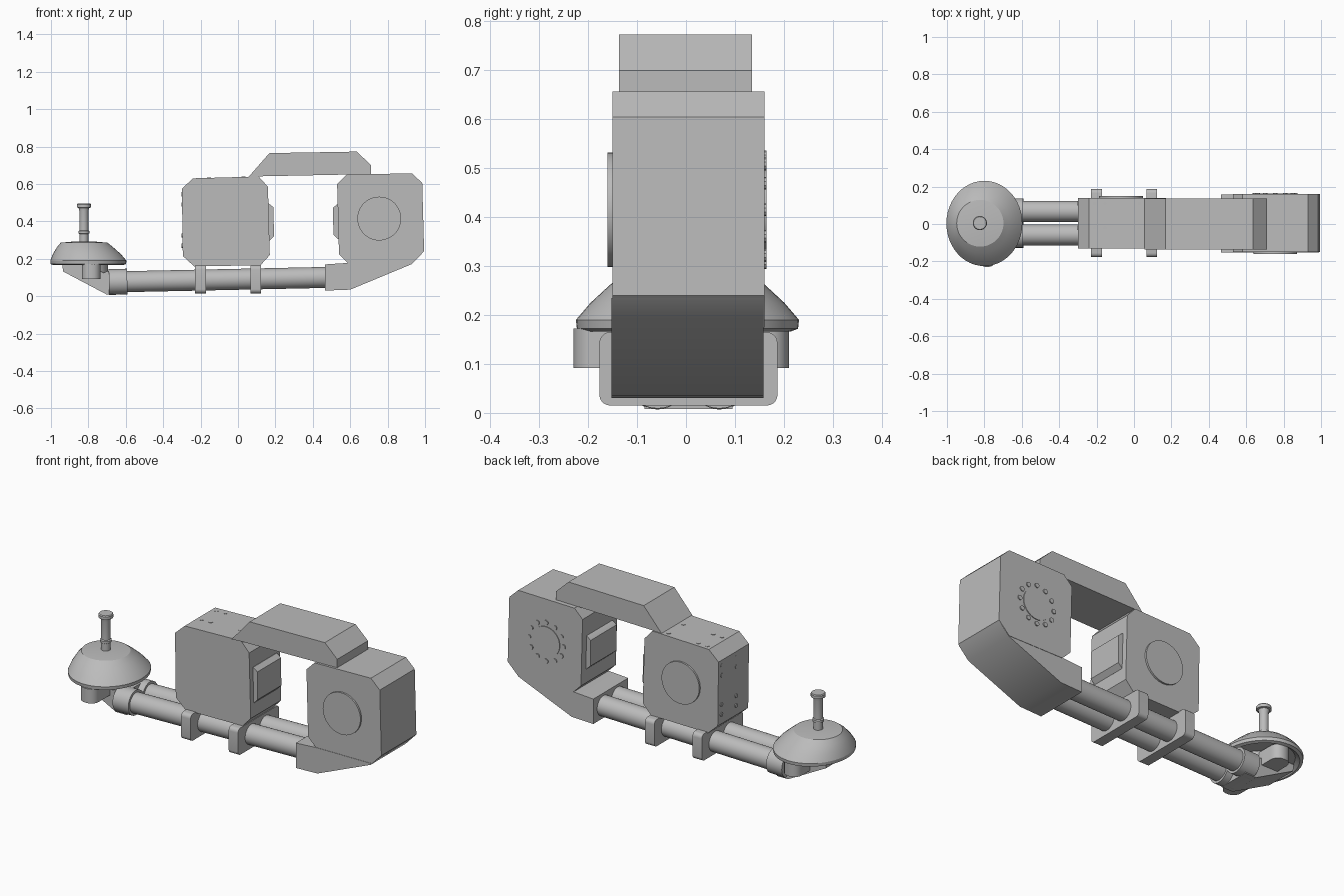
import bpy, bmesh, math
from mathutils import Vector, Matrix

grey = bpy.data.materials.new("plain grey")
grey.diffuse_color = (0.5, 0.5, 0.5, 1)


def finish(bm, name, angle=32):
    bmesh.ops.recalc_face_normals(bm, faces=bm.faces)
    me = bpy.data.meshes.new(name)
    bm.to_mesh(me)
    bm.free()
    for p in me.polygons:
        p.use_smooth = True
    me.set_sharp_from_angle(angle=math.radians(angle))
    me.materials.append(grey)
    ob = bpy.data.objects.new(name, me)
    bpy.context.collection.objects.link(ob)
    return ob


def extrude(name, pts, offset):
    """Solid made by pushing a closed 3D outline along an offset."""
    bm = bmesh.new()
    f = bm.faces.new([bm.verts.new(p) for p in pts])
    r = bmesh.ops.extrude_face_region(bm, geom=[f])
    moved = [v for v in r["geom"] if isinstance(v, bmesh.types.BMVert)]
    bmesh.ops.translate(bm, verts=moved, vec=offset)
    return finish(bm, name)


def side_prism(name, profile, y0, y1):
    return extrude(name, [(x, y0, z) for x, z in profile], (0, y1 - y0, 0))


def rod(name, a, b, r, seg=32):
    a, b = Vector(a), Vector(b)
    d = b - a
    bm = bmesh.new()
    m = Matrix.Translation((a + b) / 2) @ d.to_track_quat('Z', 'Y').to_matrix().to_4x4()
    bmesh.ops.create_cone(bm, cap_ends=True, segments=seg, radius1=r, radius2=r,
                          depth=d.length, matrix=m)
    return finish(bm, name)


def rounded(cx, cy, w, h, r, n=5):
    """Outline of a rounded rectangle."""
    out = []
    for k, (sx, sy) in enumerate([(1, 1), (-1, 1), (-1, -1), (1, -1)]):
        for i in range(n + 1):
            a = math.pi / 2 * (k + i / n)
            out.append((cx + sx * (w / 2 - r) + r * math.cos(a),
                        cy + sy * (h / 2 - r) + r * math.sin(a)))
    return out


def loft(name, rings, seg=48):
    """Stack of ellipses: (centre x, centre y, radius x, radius y, z)."""
    bm = bmesh.new()
    loops = []
    for cx, cy, rx, ry, z in rings:
        loops.append([bm.verts.new((cx + rx * math.cos(2 * math.pi * i / seg),
                                    cy + ry * math.sin(2 * math.pi * i / seg), z))
                      for i in range(seg)])
    for lo, hi in zip(loops, loops[1:]):
        for i in range(seg):
            j = (i + 1) % seg
            bm.faces.new((lo[i], lo[j], hi[j], hi[i]))
    bm.faces.new(loops[0])
    bm.faces.new(loops[-1])
    return finish(bm, name, 20)


# left housing with its inner bulge
side_prism("left_housing", [(-0.30, 0.575), (-0.24, 0.63), (0.11, 0.64), (0.16, 0.585),
                            (0.17, 0.22), (0.12, 0.165), (-0.235, 0.16), (-0.295, 0.215)],
           -0.13, 0.14)
side_prism("left_bulge", [(0.15, 0.495), (0.165, 0.495), (0.19, 0.475), (0.192, 0.32),
                          (0.168, 0.295), (0.15, 0.295)], -0.10, 0.11)
rod("left_back_disc", (-0.07, 0.135, 0.40), (-0.07, 0.15, 0.40), 0.117, 48)

# right housing with its inner bulge
side_prism("right_housing", [(0.53, 0.60), (0.58, 0.65), (0.93, 0.657), (0.985, 0.605),
                             (0.995, 0.24), (0.93, 0.175), (0.59, 0.175), (0.54, 0.225)],
           -0.15, 0.16)
side_prism("right_bulge", [(0.55, 0.495), (0.533, 0.493), (0.508, 0.473), (0.51, 0.328),
                           (0.535, 0.305), (0.55, 0.305)], -0.11, 0.12)
rod("right_front_disc", (0.755, -0.16, 0.415), (0.755, -0.14, 0.415), 0.117, 48)

# vented hub on the back of the right housing
rod("hub_plate", (0.755, 0.15, 0.415), (0.755, 0.164, 0.415), 0.085, 48)
for i in range(12):
    a = 2 * math.pi * i / 12
    x, z = 0.755 + 0.108 * math.cos(a), 0.415 + 0.108 * math.sin(a)
    rod("hub_stud", (x, 0.155, z), (x, 0.165, z), 0.013, 10)

# sloped foot under the right housing
side_prism("right_foot", [(0.465, 0.17), (0.465, 0.03), (0.60, 0.035), (0.93, 0.172),
                          (0.99, 0.235), (0.93, 0.18), (0.59, 0.178)], -0.152, 0.158)

# carrying handle
side_prism("handle", [(0.056, 0.637), (0.168, 0.765), (0.635, 0.773), (0.712, 0.70),
                      (0.712, 0.652), (0.57, 0.650), (0.12, 0.641)], -0.137, 0.135)

# twin rails and their end sleeves
for s in (-1, 1):
    y = 0.005 + s * 0.063
    rod("rail", (-0.63, y, 0.077), (0.50, y, 0.101), 0.056)
    rod("rail_sleeve", (-0.69, y, 0.076), (-0.592, y, 0.078), 0.069)

# cross clamps on the rails
for x in (-0.20, 0.095):
    outline = rounded(0.005, 0.09, 0.364, 0.15, 0.022)
    extrude("rail_clamp", [(x - 0.029, y, z) for y, z in outline], (0.058, 0, 0))

# sloped arm below the dome
side_prism("left_arm", [(-0.94, 0.17), (-0.935, 0.132), (-0.70, 0.008), (-0.63, 0.008),
                        (-0.63, 0.14), (-0.68, 0.14), (-0.72, 0.125), (-0.80, 0.17)],
           -0.085, 0.095)

# wing knob under the dome
extrude("wing_bar", [(x, y, 0.092) for x, y in rounded(-0.785, -0.01, 0.10, 0.44, 0.045)],
        (0, 0, 0.08))
rod("wing_hub", (-0.785, 0, 0.10), (-0.785, 0, 0.18), 0.09)

# dome with a shallow recess below
loft("dome", [(-0.80, 0.003, 0.165, 0.185, 0.185), (-0.80, 0.003, 0.185, 0.21, 0.166),
              (-0.80, 0.003, 0.202, 0.226, 0.172), (-0.80, 0.003, 0.203, 0.228, 0.19),
              (-0.808, 0.003, 0.182, 0.198, 0.225), (-0.818, 0.003, 0.15, 0.158, 0.262),
              (-0.823, 0.004, 0.125, 0.125, 0.286), (-0.824, 0.004, 0.06, 0.06, 0.292)])

# post on the dome
loft("post", [(-0.824, 0.005, r, r, z) for r, z in
              [(0.024, 0.28), (0.024, 0.333), (0.030, 0.336), (0.030, 0.348), (0.024, 0.352),
               (0.024, 0.455), (0.028, 0.472), (0.038, 0.474), (0.038, 0.49), (0.034, 0.495)]], 24)

# screws on the top and outer end of the left housing
for y in (0.11, -0.02):
    for x in (-0.21, -0.155, 0.03):
        z = 0.63 + (x + 0.24) * 0.0286
        rod("top_screw", (x, y, z - 0.01), (x, y, z + 0.002), 0.011, 12)
    for z in (0.27, 0.325, 0.49, 0.545):
        rod("end_screw", (-0.301, y, z), (-0.28, y, z), 0.011, 12)
